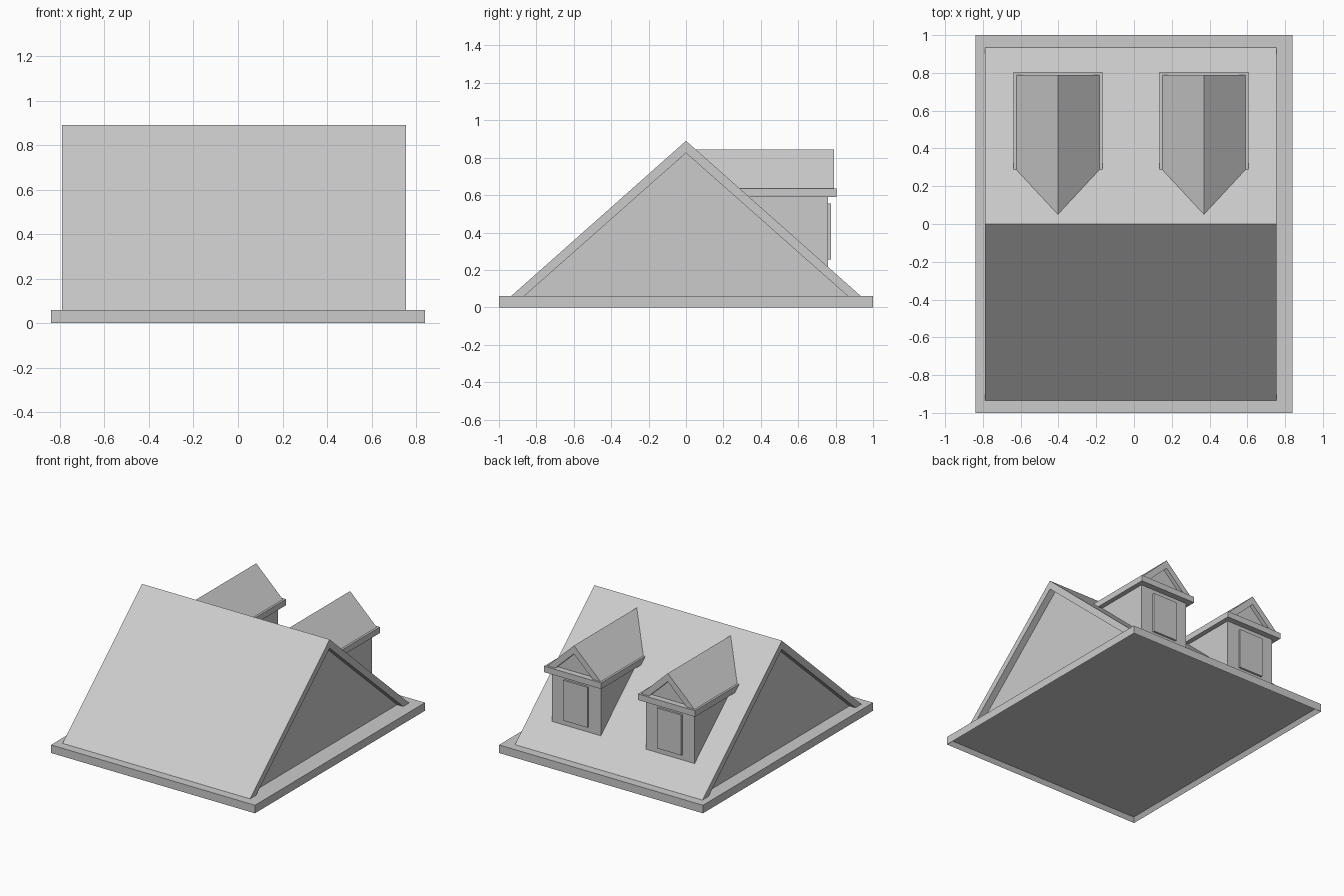
import bpy, bmesh
from mathutils import Vector

if "Cube" in bpy.data.objects:
    bpy.data.objects.remove(bpy.data.objects["Cube"])


def extrude(name, pts, axis, lo, hi):
    """Solid from a profile. axis 'X': pts are (y, z); axis 'Y': pts are (x, z)."""
    place = (lambda p, t: (t, p[0], p[1])) if axis == 'X' else (lambda p, t: (p[0], t, p[1]))
    bm = bmesh.new()
    face = bm.faces.new([bm.verts.new(place(p, lo)) for p in pts])
    ext = bmesh.ops.extrude_face_region(bm, geom=[face])
    verts = [v for v in ext['geom'] if isinstance(v, bmesh.types.BMVert)]
    bmesh.ops.translate(bm, verts=verts, vec=Vector(place((0, 0), hi - lo)))
    bmesh.ops.recalc_face_normals(bm, faces=bm.faces)
    mesh = bpy.data.meshes.new(name)
    bm.to_mesh(mesh)
    bm.free()
    obj = bpy.data.objects.new(name, mesh)
    bpy.context.collection.objects.link(obj)
    return obj


def box(name, x0, x1, y0, y1, z0, z1):
    return extrude(name, [(x0, z0), (x1, z0), (x1, z1), (x0, z1)], 'Y', y0, y1)


# Base slab with a shallow recess underneath
base = box("base_slab", -0.84, 0.84, -1, 1, 0, 0.06)
bm = bmesh.new()
bm.from_mesh(base.data)
bottom = min(bm.faces, key=lambda f: f.calc_center_median().z)
bmesh.ops.inset_region(bm, faces=[bottom], thickness=0.03)
bmesh.ops.translate(bm, verts=bottom.verts, vec=(0, 0, 0.03))
bm.to_mesh(base.data)
bm.free()

# Main gable roof shell and its recessed end walls
extrude("main_roof", [(-0.935, 0.06), (0, 0.89), (0.935, 0.06),
                      (0.865, 0.06), (0, 0.825), (-0.865, 0.06)], 'X', -0.79, 0.755)
extrude("gable_wall", [(-0.865, 0.06), (0.865, 0.06), (0, 0.825)], 'X', -0.74, 0.705)

# Two dormers on the back slope
for side, cx in (("left", -0.403), ("right", 0.37)):
    extrude(f"{side}_dormer_body", [(0.76, 0.60), (0.76, 0.20), (0.30, 0.60)],
            'X', cx - 0.2, cx + 0.2)
    box(f"{side}_dormer_window", cx - 0.1, cx + 0.1, 0.75, 0.775, 0.255, 0.555)
    box(f"{side}_dormer_cornice", cx - 0.235, cx + 0.235, 0.28, 0.805, 0.59, 0.635)
    # Roof chevron with a recessed pediment panel
    extrude(f"{side}_dormer_roof",
            [(cx - 0.225, 0.63), (cx, 0.845), (cx + 0.225, 0.63),
             (cx + 0.16, 0.63), (cx, 0.783), (cx - 0.16, 0.63)], 'Y', 0.05, 0.79)
    extrude(f"{side}_dormer_pediment",
            [(cx - 0.16, 0.63), (cx + 0.16, 0.63), (cx, 0.783)], 'Y', 0.20, 0.76)
